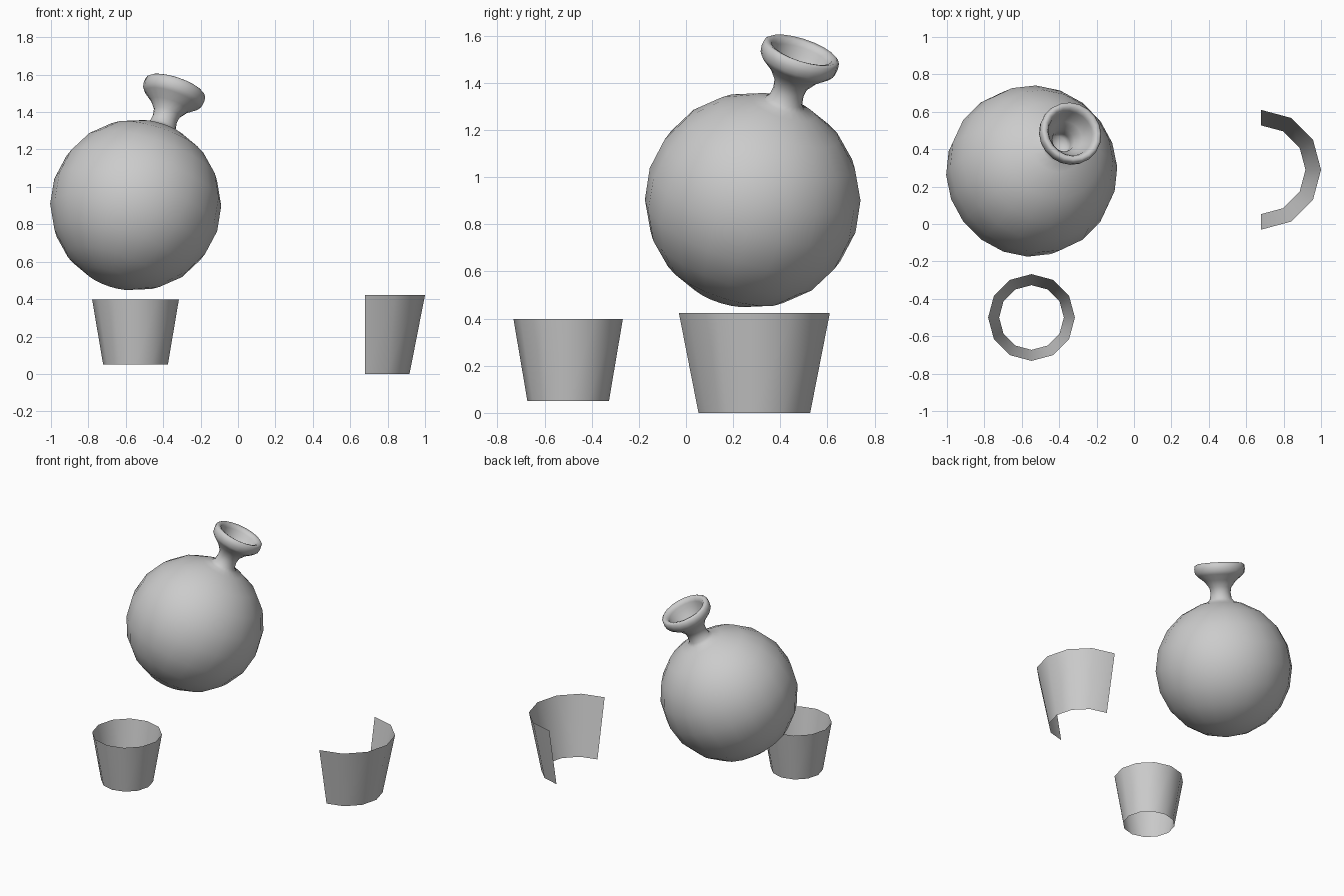
import bpy
import bmesh
from math import sin, cos, pi, radians
from mathutils import Vector

default = bpy.data.objects.get("Cube")
if default:
    bpy.data.objects.remove(default, do_unlink=True)

grey = bpy.data.materials.new("plain grey")
grey.use_nodes = True
grey.diffuse_color = (0.6, 0.6, 0.6, 1)
grey.node_tree.nodes["Principled BSDF"].inputs["Base Color"].default_value = (0.6, 0.6, 0.6, 1)


def lathe(name, profile, sides, location, start=0.0, sweep=2 * pi, axis=(0, 0, 1)):
    """Turn a (radius, height) profile around an axis, fully or in part."""
    bm = bmesh.new()
    full = sweep > 2 * pi - 0.01
    count = sides if full else sides + 1
    rings = []
    for r, h in profile:
        if r == 0:
            rings.append([bm.verts.new((0, 0, h))] * count)
            continue
        angles = [start + sweep * i / sides for i in range(count)]
        rings.append([bm.verts.new((r * cos(a), r * sin(a), h)) for a in angles])
    for low, high in zip(rings, rings[1:]):
        for i in range(sides):
            j = (i + 1) % count
            corners = list(dict.fromkeys((low[i], low[j], high[j], high[i])))
            bm.faces.new(corners).smooth = True
    mesh = bpy.data.meshes.new(name)
    bm.to_mesh(mesh)
    bm.free()
    mesh.materials.append(grey)
    obj = bpy.data.objects.new(name, mesh)
    obj.location = location
    obj.rotation_euler = Vector((0, 0, 1)).rotation_difference(Vector(axis)).to_euler()
    bpy.context.collection.objects.link(obj)
    return obj


# Round flask: ball, filleted neck, flared lip and inner throat in one profile
radius = 0.458
steps = 10
ball = [(0, -radius)]
for k in range(1, steps):
    a = pi * k / steps
    ball.append((radius * sin(a), -radius * cos(a)))
neck = [(0.09, 0.45), (0.073, 0.47), (0.067, 0.51), (0.073, 0.545), (0.105, 0.588)]
lip = [(0.15, 0.624), (0.166, 0.643), (0.17, 0.67), (0.167, 0.695), (0.155, 0.704), (0.135, 0.698)]
throat = [(0.123, 0.675), (0.118, 0.645), (0.09, 0.6), (0.062, 0.55), (0.056, 0.5), (0.056, 0.45), (0, 0.45)]
lathe("round_flask", ball + neck + lip + throat, 20, (-0.547, 0.283, 0.903), axis=(0.217, 0.211, 0.64))

# Small open cup, thin walled, no floor
lathe("small_cup", [(0.173, 0.05), (0.232, 0.398)], 12, (-0.548, -0.5, 0))

# Larger half cup, open towards the flask
lathe("half_cup", [(0.237, 0), (0.32, 0.423)], 6, (0.68, 0.29, 0), start=radians(-90), sweep=pi)
